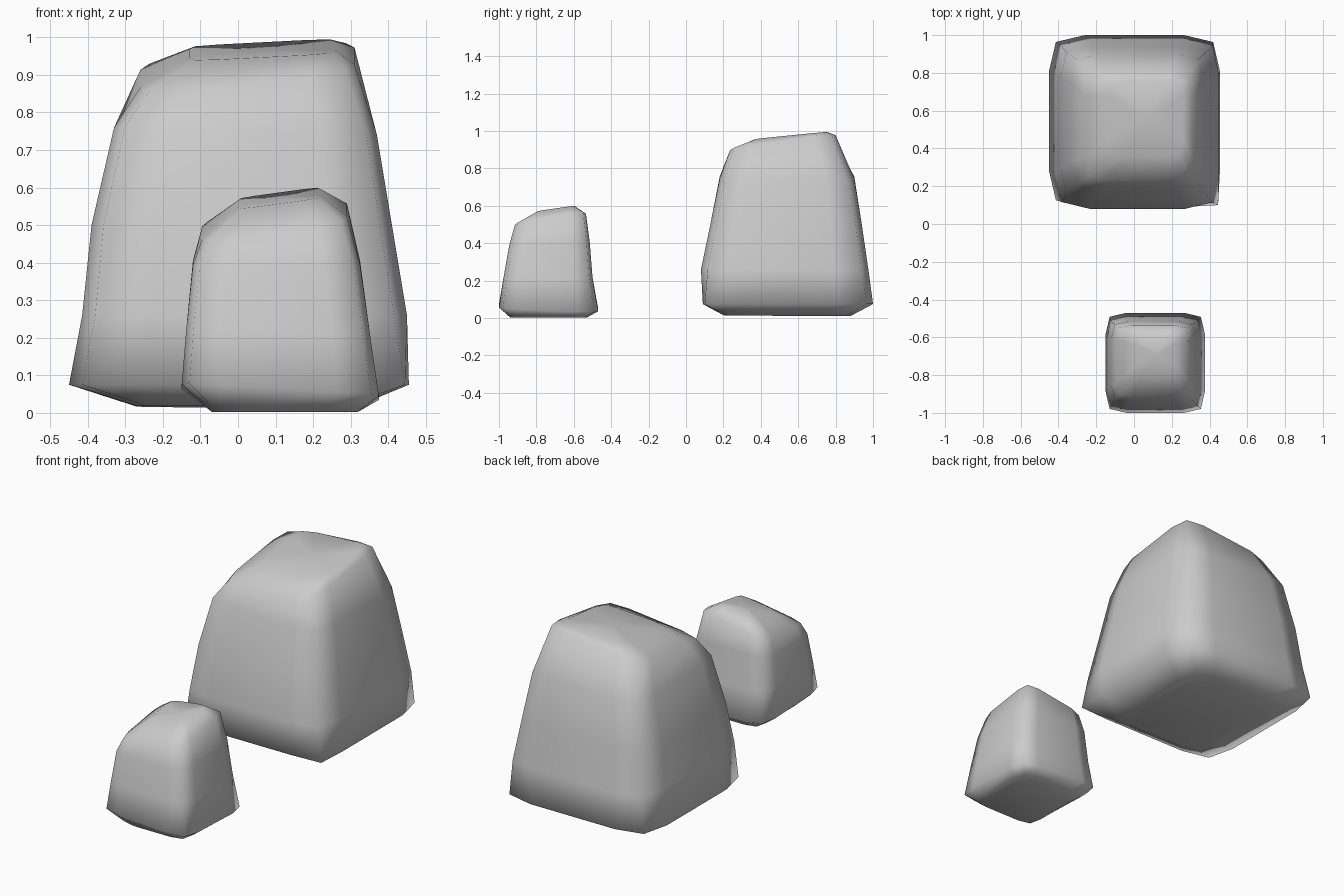
import bpy, bmesh

if "Cube" in bpy.data.objects:
    bpy.data.objects.remove(bpy.data.objects["Cube"])

# One ring of a rounded square, going around the rock
C, S = 0.92, 0.58
QUARTER = [(C, C), (S, 1.0), (-S, 1.0)]
RING = []
for q in range(4):
    for u, v in QUARTER:
        for _ in range(q):
            u, v = -v, u
        RING.append((u, v))


def rock(name, levels, nudges=()):
    """levels: (z, x0, x1, y0, y1, tilt_x, tilt_y) from bottom to top."""
    bm = bmesh.new()
    rings = []
    for z, x0, x1, y0, y1, tx, ty in levels:
        rings.append([bm.verts.new(((x0 + x1) / 2 + u * (x1 - x0) / 2,
                                    (y0 + y1) / 2 + v * (y1 - y0) / 2,
                                    z + tx * u + ty * v)) for u, v in RING])
    n = len(RING)
    for a, b in zip(rings, rings[1:]):
        for i in range(n):
            j = (i + 1) % n
            bm.faces.new((a[i], a[j], b[j], b[i]))
    bm.faces.new(rings[0][::-1])
    # slightly domed top
    top = rings[-1]
    bmesh.ops.poke(bm, faces=[bm.faces.new(top)])
    for ring, index, co in nudges:
        rings[ring][index].co = co
    bmesh.ops.recalc_face_normals(bm, faces=bm.faces)
    me = bpy.data.meshes.new(name)
    bm.to_mesh(me)
    bm.free()
    for p in me.polygons:
        p.use_smooth = True
    ob = bpy.data.objects.new(name, me)
    bpy.context.collection.objects.link(ob)
    return ob


# Large rock at the back, with its chipped lower corner
rock("large_rock", [
    (0.015, -0.27, 0.30, 0.20, 0.88, -0.003, -0.002),
    (0.075, -0.45, 0.455, 0.09, 1.00, 0.0, 0.0),
    (0.26, -0.415, 0.45, 0.08, 0.975, 0.0, 0.0),
    (0.50, -0.39, 0.41, 0.13, 0.94, 0.0, 0.0),
    (0.75, -0.33, 0.37, 0.18, 0.90, -0.01, 0.0),
    (0.92, -0.26, 0.31, 0.235, 0.80, 0.03, 0.04),
    (0.967, -0.13, 0.26, 0.36, 0.76, 0.01, 0.02),
], nudges=[(1, 9, (0.445, 0.10, 0.075))])

# Small rock in front
rock("small_rock", [
    (0.003, -0.07, 0.32, -0.94, -0.53, 0.0, 0.0),
    (0.055, -0.15, 0.375, -1.00, -0.47, -0.015, -0.01),
    (0.22, -0.138, 0.35, -0.975, -0.50, 0.0, 0.0),
    (0.40, -0.12, 0.325, -0.945, -0.515, 0.0, 0.01),
    (0.51, -0.095, 0.29, -0.915, -0.535, 0.03, 0.03),
    (0.572, 0.00, 0.22, -0.80, -0.59, 0.015, 0.015),
])
